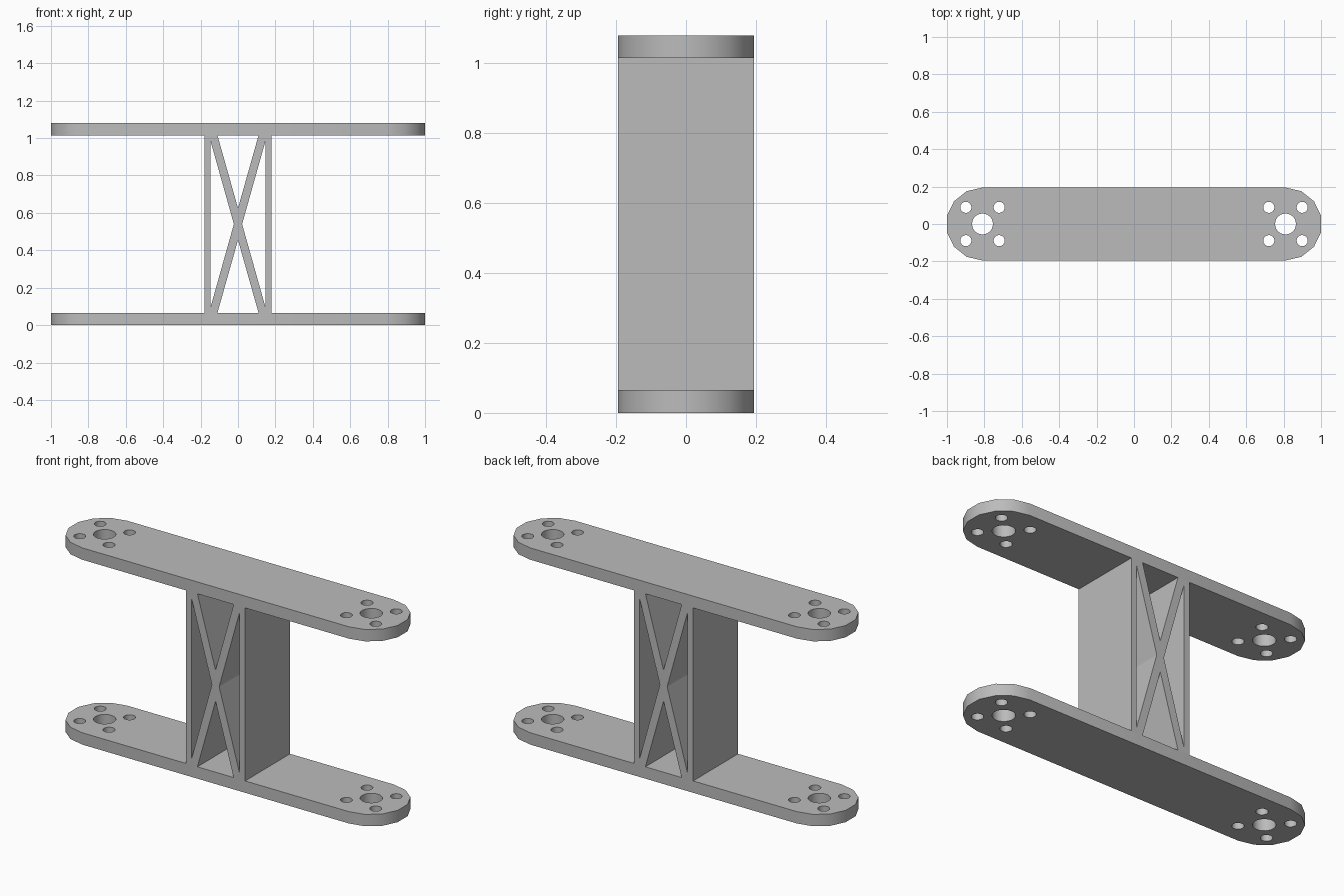
import bpy
import bmesh
from math import sin, cos, pi, radians
from mathutils import Matrix

cube = bpy.data.objects.get("Cube")
if cube:
    bpy.data.objects.remove(cube)

WIDTH = 0.39          # depth of the whole frame along y
PLATE = 0.065         # plate thickness
HEIGHT = 1.08
END_X = 0.81          # centre of each rounded end
END_R = WIDTH / 2

grey = bpy.data.materials.new("light grey")
grey.use_nodes = True
grey.diffuse_color = (0.5, 0.5, 0.5, 1)
grey.node_tree.nodes["Principled BSDF"].inputs["Base Color"].default_value = (0.5, 0.5, 0.5, 1)


def circle(cx, cy, r, n):
    return [(cx + r * cos(2 * pi * i / n), cy + r * sin(2 * pi * i / n)) for i in range(n)]


def extruded(name, loops, depth, matrix):
    """Fill an outline with its holes, extrude it and return a welded mesh object."""
    curve = bpy.data.curves.new(name, "CURVE")
    curve.dimensions = "2D"
    curve.fill_mode = "BOTH"
    curve.extrude = depth / 2
    for loop in loops:
        spline = curve.splines.new("POLY")
        spline.points.add(len(loop) - 1)
        for point, (x, y) in zip(spline.points, loop):
            point.co = (x, y, 0, 1)
        spline.use_cyclic_u = True
    helper = bpy.data.objects.new(name + "_outline", curve)
    bpy.context.collection.objects.link(helper)
    graph = bpy.context.evaluated_depsgraph_get()
    mesh = bpy.data.meshes.new_from_object(helper.evaluated_get(graph))
    bpy.data.objects.remove(helper)

    bm = bmesh.new()
    bm.from_mesh(mesh)
    bmesh.ops.remove_doubles(bm, verts=bm.verts, dist=0.0005)
    bmesh.ops.recalc_face_normals(bm, faces=bm.faces)
    bm.transform(matrix)
    bm.to_mesh(mesh)
    bm.free()
    mesh.materials.clear()
    mesh.materials.append(grey)

    obj = bpy.data.objects.new(name, mesh)
    bpy.context.collection.objects.link(obj)
    bpy.ops.object.select_all(action="DESELECT")
    obj.select_set(True)
    bpy.context.view_layer.objects.active = obj
    bpy.ops.object.shade_smooth_by_angle(angle=radians(30))
    return obj


# Plate outline: a slot with faceted ends, and a bolt pattern in each end
STEPS = 7
outline = []
for side in (1, -1):
    for i in range(STEPS + 1):
        a = -pi / 2 + pi * i / STEPS
        outline.append((side * (END_X + END_R * cos(a)), side * END_R * sin(a)))

holes = []
for side in (1, -1):
    holes.append(circle(side * END_X, 0, 0.056, 24))
    for dx in (-0.089, 0.089):
        for dy in (-0.089, 0.089):
            holes.append(circle(side * END_X + dx, dy, 0.03, 16))

for name, z in (("bottom_plate", PLATE / 2), ("top_plate", HEIGHT - PLATE / 2)):
    extruded(name, [outline] + holes, PLATE, Matrix.Translation((0, 0, z)))

# Web: two walls joined by a crossed brace, drawn about its own centre
h = HEIGHT / 2 - PLATE
wall, inner, notch, gap = 0.18, 0.147, 0.11, 0.085
web = [(-wall, -h), (-notch, -h), (0, -gap), (notch, -h), (wall, -h),
       (wall, h), (notch, h), (0, gap), (-notch, h), (-wall, h)]
side_gaps = [[(s * inner, 0.445), (s * inner, -0.445), (s * 0.022, 0)] for s in (1, -1)]
stand = Matrix.Translation((0, 0, HEIGHT / 2)) @ Matrix.Rotation(pi / 2, 4, "X")
extruded("cross_braced_web", [web] + side_gaps, WIDTH, stand)
